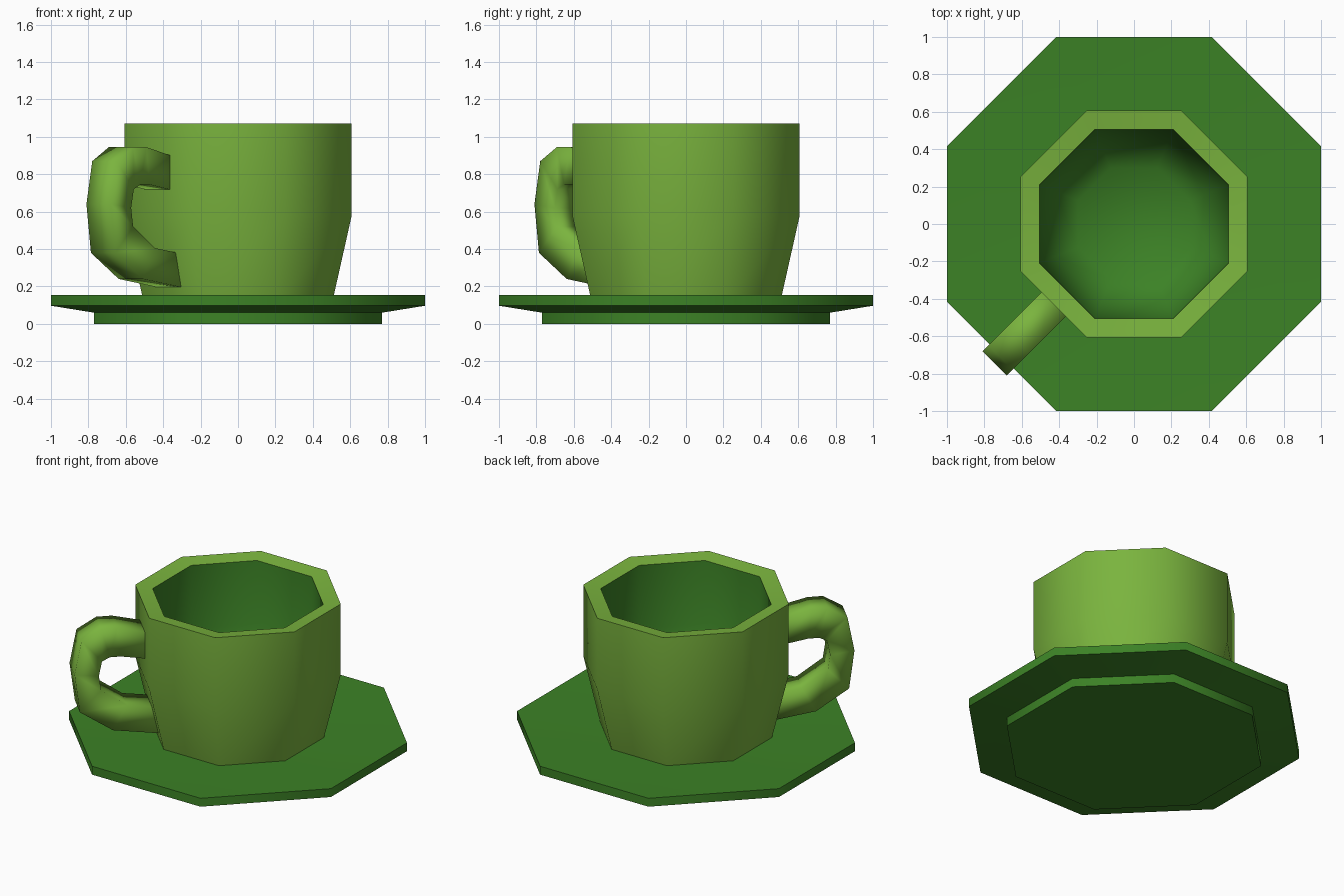
import bpy, bmesh, math

if "Cube" in bpy.data.objects:
    bpy.data.objects.remove(bpy.data.objects["Cube"])


def material(name, rgb):
    m = bpy.data.materials.new(name)
    m.diffuse_color = (*rgb, 1)
    m.use_nodes = True
    m.node_tree.nodes["Principled BSDF"].inputs["Base Color"].default_value = m.diffuse_color
    return m


LIGHT = material("light green", (0.195, 0.456, 0.048))
DARK = material("dark green", (0.045, 0.223, 0.019))


def finish(bm, name, mat, angle):
    bmesh.ops.recalc_face_normals(bm, faces=bm.faces[:])
    me = bpy.data.meshes.new(name)
    bm.to_mesh(me)
    bm.free()
    me.materials.append(mat)
    for p in me.polygons:
        p.use_smooth = True
    me.set_sharp_from_angle(angle=math.radians(angle))
    ob = bpy.data.objects.new(name, me)
    bpy.context.collection.objects.link(ob)
    return ob


def octagon_lathe(name, profile, mat, dark_from=None):
    """Stack octagon rings (flat-side distance, z), capped at both ends."""
    bm = bmesh.new()
    rings = []
    for d, z in profile:
        r = d / math.cos(math.pi / 8)
        rings.append([bm.verts.new((r * math.cos(a), r * math.sin(a), z))
                      for a in (math.pi / 8 + k * math.pi / 4 for k in range(8))])
    for i, (a, b) in enumerate(zip(rings, rings[1:])):
        for k in range(8):
            f = bm.faces.new((a[k], a[(k + 1) % 8], b[(k + 1) % 8], b[k]))
            if dark_from is not None and i >= dark_from:
                f.material_index = 1
    bm.faces.new(rings[0])
    cap = bm.faces.new(rings[-1])
    if dark_from is not None:
        cap.material_index = 1
    ob = octagon = finish(bm, name, mat, 60)
    if dark_from is not None:
        ob.data.materials.append(DARK)
    return octagon


# Saucer: foot, flared underside, rim and slightly dished top
octagon_lathe("saucer", [(0.77, 0), (0.77, 0.06), (1.0, 0.097), (1.0, 0.155),
                         (0.52, 0.138)], DARK)

# Cup: light outside and rim, dark inside
octagon_lathe("cup", [(0.505, 0.12), (0.608, 0.58), (0.608, 1.07),
                      (0.505, 1.055), (0.50, 0.62), (0.42, 0.30), (0.30, 0.2)],
              LIGHT, dark_from=3)

# Handle: square-section loop on the front-left face, (distance, z) pairs
outer = [(0.56, 0.89), (0.785, 0.945), (0.885, 0.945), (1.01, 0.87),
         (1.054, 0.64), (1.02, 0.38), (0.81, 0.24), (0.48, 0.19)]
inner = [(0.56, 0.71), (0.76, 0.745), (0.83, 0.745), (0.88, 0.72),
         (0.90, 0.62), (0.885, 0.52), (0.72, 0.405), (0.48, 0.37)]
s = math.sqrt(0.5)
bm = bmesh.new()
rings = []
for o, i in zip(outer, inner):
    rings.append([bm.verts.new((-(r * s) + w * s, -(r * s) - w * s, z))
                  for (r, z), w in ((o, -0.092), (o, 0.092), (i, 0.092), (i, -0.092))])
for a, b in zip(rings, rings[1:]):
    for k in range(4):
        bm.faces.new((a[k], a[(k + 1) % 4], b[(k + 1) % 4], b[k]))
bm.faces.new(rings[0])
bm.faces.new(rings[-1])
finish(bm, "handle", LIGHT, 100)
